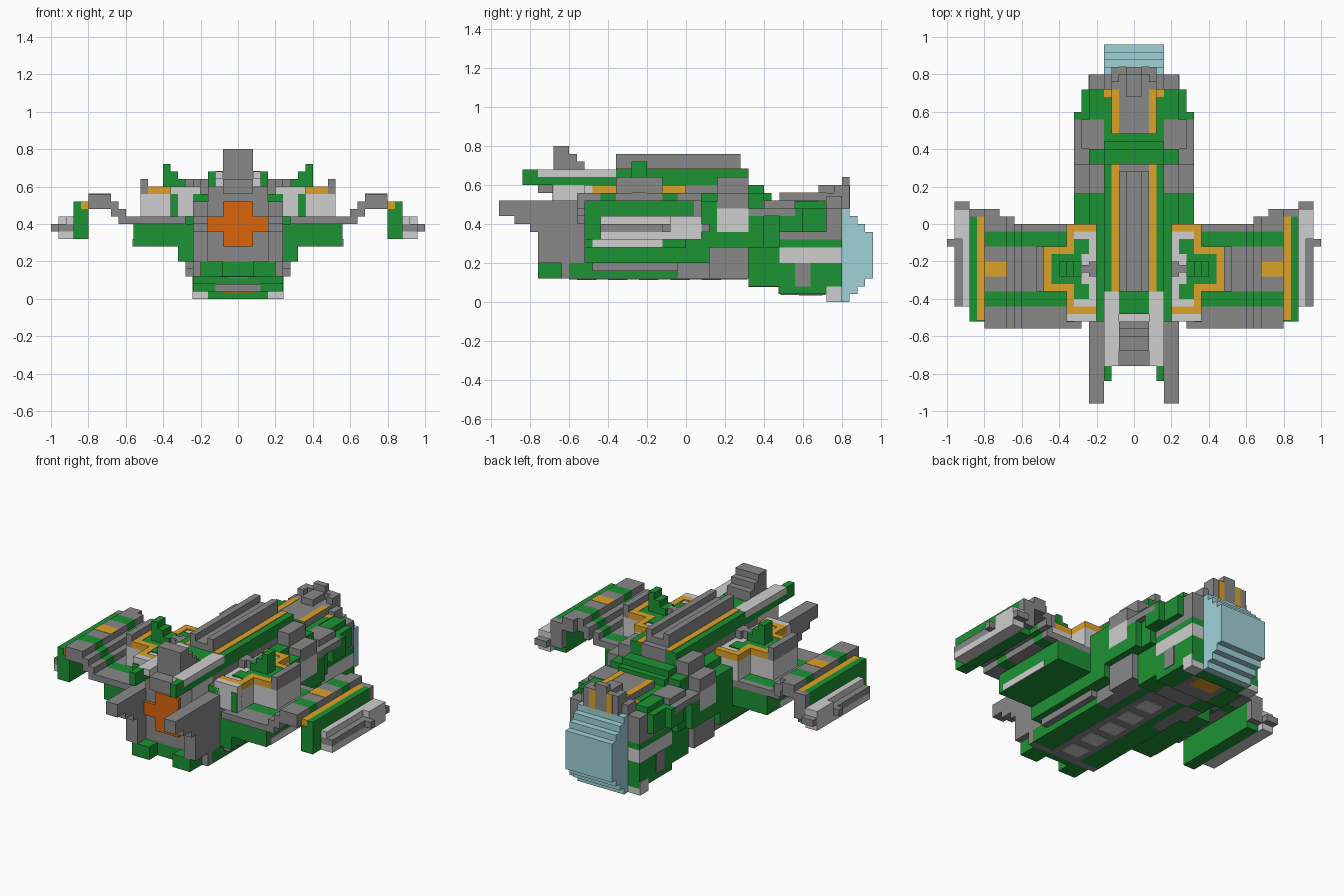
import bpy, bmesh

if "Cube" in bpy.data.objects:
    bpy.data.objects.remove(bpy.data.objects["Cube"])

U = 0.04  # one block of the model


def mat(name, r, g, b):
    m = bpy.data.materials.new(name)
    m.diffuse_color = (r, g, b, 1)
    m.use_nodes = True
    m.node_tree.nodes["Principled BSDF"].inputs["Base Color"].default_value = m.diffuse_color
    return m


GRAY = mat("mid gray", 0.25, 0.25, 0.25)
LIGHT = mat("light gray", 0.62, 0.62, 0.62)
GREEN = mat("green", 0.012, 0.29, 0.035)
GOLD = mat("gold", 0.72, 0.36, 0.022)
ORANGE = mat("orange", 0.7, 0.13, 0.003)
GLASS = mat("pale blue glass", 0.35, 0.65, 0.69)


def part(name, material, *boxes):
    """Boxes (x0,x1,y0,y1,z0,z1) in blocks; off-centre boxes are mirrored in x."""
    bm = bmesh.new()
    for x0, x1, y0, y1, z0, z1 in boxes:
        spans = [(x0, x1)] if x0 == -x1 else [(x0, x1), (-x1, -x0)]
        for a, b in spans:
            vs = bmesh.ops.create_cube(bm, size=1)["verts"]
            for v in vs:
                v.co = ((b if v.co.x > 0 else a) * U,
                        (y1 if v.co.y > 0 else y0) * U,
                        (z1 if v.co.z > 0 else z0) * U)
    me = bpy.data.meshes.new(name)
    bm.to_mesh(me)
    bm.free()
    me.materials.append(material)
    ob = bpy.data.objects.new(name, me)
    bpy.context.collection.objects.link(ob)


# Main hull and roof
part("main_hull", GRAY, (-6, 6, -13, 8, 5, 12), (-4, 4, -17, -13, 5, 13))
part("upper_hull", GRAY, (-4, 4, -12, 8, 12, 15), (-2, 2, -9, 8, 15, 17))
part("rear_upper_hull", LIGHT, (-4, 4, -17, -12, 13, 15), (-3, 3, -13, -12, 15, 16.5))
part("rear_plate", GRAY, (-4, 4, -17.1, -17, 13, 15))
part("roof_deck", GREEN, (2, 4, -9, 8, 15, 17), (-2, 2, -12, -9, 15, 17))
part("roof_gold_stripe", GOLD, (2, 3, -9, 8, 17, 17.1))
part("spine_rails", GRAY, (1, 2, -9, 7, 17, 19), (-1, 1, -9, 7, 17, 18))
part("hull_flank", GREEN, (4, 6, -13, 4, 12, 14))

# Stern
part("stern_fin_base", GREEN, (3, 4, -21, -9, 15, 16), (3, 4, -21, -19, 16, 17))
part("stern_fin_top", LIGHT, (2, 4, -19, -9, 16, 17))
part("stern_tower", GRAY, (-2, 2, -17, -15, 15, 20), (-2, 2, -15, -14, 15, 19),
     (-2, 2, -14, -13, 15, 18), (-2, 2, -19, -17, 14, 16))
part("stern_panels", GRAY, (4, 6, -24, -13, 11, 13), (4, 6, -22, -13, 10, 11),
     (4, 6, -20, -13, 9, 10), (4, 6, -19, -13, 5, 9))
part("thruster", ORANGE, (-2, 2, -17.5, -17, 7, 13), (2, 4, -17.5, -17, 9, 11))

# Keel
part("keel", GREEN, (2, 5, -19, -16, 3, 5), (-2, 2, -17, -16, 3, 5), (-6, 6, -15, -1, 3, 5),
     (-4, 4, -1, 8, 3, 5), (6, 8, -13, 3, 5, 7))
part("keel_bands", GRAY, (-6, 6, -16, -15, 3, 5), (4, 6, -1, 8, 3, 5),
     (6, 7, -12, -1, 4, 5), (6, 7, 3, 8, 3, 7))
part("keel_strip", GRAY, (-2.5, 2.5, -15, 7.9, 2.9, 3))
part("keel_hatches", LIGHT, *[(-1.5, 1.5, y, y + 2.5, 2.8, 2.9) for y in (-14, -10, -6, -2, 2)])

# Forward hull sides
part("shoulder_boxes", GRAY, (4, 6, 4, 8, 12, 16), (6, 8, 4, 8, 12, 14))
part("shoulder_panels", LIGHT, (6, 8, 4, 8, 9, 12))
part("shoulder_green", GREEN, (6, 8, 3, 8, 7, 9), (6, 8, 0, 4, 9, 12.9))
part("shoulder_lower", GREEN, (6, 8, 0, 3, 7, 9))

# Neck between hull and nose
part("neck", GREEN, (-6, 6, 8, 12, 2, 12), (-4, 4, 8, 12, 12, 13), (6, 8, 8, 10, 7, 11),
     (6, 7, 10, 12, 7, 11), (-4, 4, 8, 11, 13, 14), (-4, 4, 8, 10, 14, 15), (4, 6, 8, 10, 12, 14))
part("neck_armour", GRAY, (4, 7, 10, 14, 12, 13), (6, 8, 10, 14, 11, 12), (6, 8, 8, 10, 11, 12))

# Nose
part("nose_lower", GREEN, (-6, 6, 12, 20, 1, 5), (-6, 6, 12, 20, 7, 8), (-4, 4, 18, 20, 0, 1))
part("nose_band", LIGHT, (-6, 6, 12, 20, 5, 7))
part("nose_upper", GRAY, (-6, 6, 12, 20, 8, 12))
part("nose_cheek", GREEN, (6, 7, 12, 18, 9, 11), (7, 8, 12, 15, 9, 11),
     (6, 7, 14, 18, 11, 12), (7, 8, 14, 15, 11, 12), (4, 6, 14, 18, 12, 12.9), (3, 4, 12, 17, 12, 13))
part("nose_side_patch", GRAY, (6, 6.1, 14, 16, 2, 5))
part("nose_roof", GRAY, (-3, 3, 12, 20, 12, 14), (3, 4, 18, 20, 12, 13.5),
     (-1, 1, 17, 20, 14, 15))
part("nose_crown", GRAY, (-3, 3, 20, 21, 12, 14), (-1, 1, 20, 21, 14, 16),
     (1, 2, 20, 21, 14, 15), (2, 3, 19, 21, 14, 15))
part("crown_gold", GOLD, (1, 2, 21, 21.04, 12, 15))
part("nose_gold_stripe", GOLD, (2, 3, 12, 18, 14, 14.05), (3, 4, 17, 18, 12, 13))
part("nose_feet", LIGHT, (4, 6, 18, 20, 0, 1), (6, 6.1, 18, 20, 0, 2))
part("nose_keel_strip", GRAY, (-3, 3, 12.1, 17.9, 0.9, 1), (-3, 3, 8, 12, 1.9, 2),
     (-3, 3, 11.9, 12, 1, 1.9))
part("nose_keel_gold", GOLD, (-2, 2, 14.5, 17.5, 0.8, 0.9))
part("cockpit_glass", GLASS, *[(-4, 4, 20 + i, 21 + i, i, 12 - i) for i in range(4)])

# Wings: a lower green root and a stepped upper shell with painted bands
part("wing_root", GREEN, (6, 14, -13, 0, 7, 10))
part("wing_root_strip", LIGHT, (14, 14.1, -12, -3, 7, 8))
bands = ((-14, -11, GRAY), (-11, -9, GREEN), (-9, -3, GRAY), (-3, -1, GREEN), (-1, 0, GRAY))
for n, (a, b, m) in enumerate(bands):
    f = 1 if n == 4 else 0
    part("wing_shell_%d" % n, m, (7, 16, a, b, 10, 11), (15, 16, a, b, 11, 12),
         (16, 17, a, b + f, 11, 13), (17, 18, a, b + f, 12, 14), (18, 20, a, b + 2 * f, 12, 14))
part("wing_gold_patch", GOLD, (17, 20, -7, -5, 14, 14.05))

# Wing tip pods
part("pod_plate", GREEN, (20, 21, -13, 1, 8, 12), (21, 22, -13, 1, 8, 13))
part("pod_gold_stripe", GOLD, (20, 21, -12.9, 1, 12, 13))
part("pod_rails", LIGHT, (22, 23, -11, -2, 10, 11), (22, 24, -11, -2, 8, 9), (22, 24, -2, 2, 8, 11))
part("pod_core", GRAY, (22, 24, -11, -2, 9, 10), (20, 22, 1, 2, 9, 13), (22, 24, 2, 3, 9, 10))
part("pod_tip", GRAY, (24, 25, -3, -2, 9, 10))

# Towers on the wings
part("tower_walls", LIGHT, (6, 9, -12, 0, 11, 14), (9, 12, -9, -3, 11, 14),
     (12, 13, -9, -3, 11, 14), (5, 9, -13, -12, 11, 15))
part("tower_floor", LIGHT, (5, 8, -11, -1, 14, 14.8), (8, 11, -8, -4, 14, 14.8))
part("tower_gold_frame", GOLD, (11, 12, -8, -4, 14, 15),
     (9, 12, -4, -3, 14, 15), (9, 12, -9, -8, 14, 15),
     (5, 9, -1, 0, 14, 15), (5, 9, -12, -11, 14, 15),
     (8, 9, -4, -1, 14, 15), (8, 9, -11, -8, 14, 15))
part("tower_floor_patches", GREEN, (6, 8, -4, -2, 14.8, 14.95), (6, 8, -10, -8, 14.8, 14.95),
     (7, 11, -8, -4, 14.8, 14.95), (8, 9, -12.1, -12, 11, 14), (8, 9, -13.1, -13, 11, 14))
part("tower_ridge", GRAY, (12, 13, -9, -3, 14, 16), (5, 6, -7, -5, 14.8, 16),
     (6, 7, -6.5, -5.5, 14.8, 16))
part("tower_turret", GREEN, (7, 10, -7, -5, 14.8, 16), (9, 10, -7, -5, 16, 18), (8, 9, -7, -5, 16, 17))
